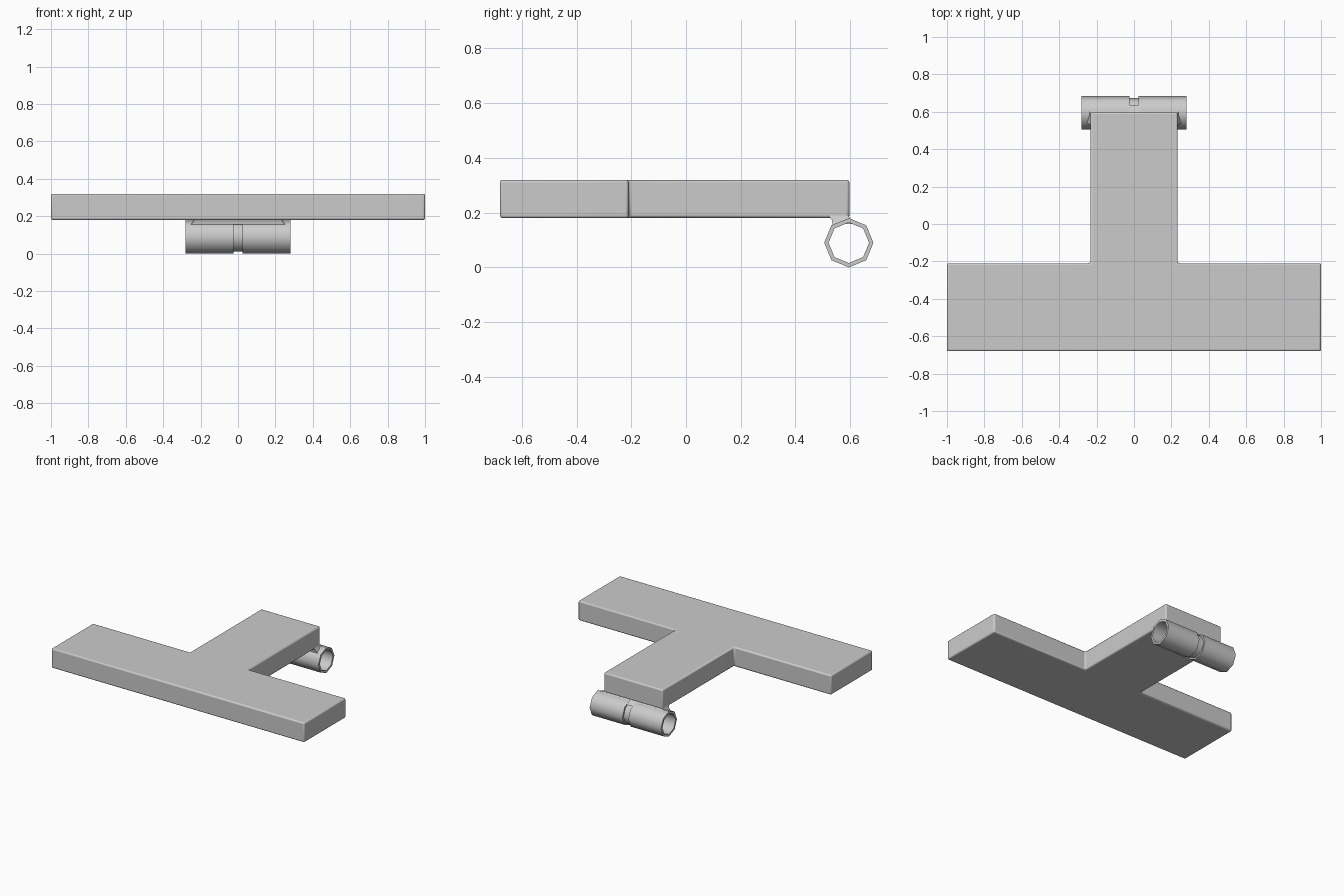
import bpy, bmesh, math

cube = bpy.data.objects.get("Cube")
if cube:
    bpy.data.objects.remove(cube, do_unlink=True)

grey = bpy.data.materials.new("plain_grey")
grey.use_nodes = True
grey.diffuse_color = (0.6, 0.6, 0.6, 1)
grey.node_tree.nodes["Principled BSDF"].inputs["Base Color"].default_value = (0.6, 0.6, 0.6, 1)

TUBE_Y, TUBE_Z, TUBE_R, BORE_R, GROOVE_R = 0.595, 0.09, 0.09, 0.074, 0.078
SLAB_BOTTOM, SLAB_TOP = 0.18, 0.32


def finish(name, bm, angle):
    bmesh.ops.recalc_face_normals(bm, faces=bm.faces)
    mesh = bpy.data.meshes.new(name)
    bm.to_mesh(mesh)
    bm.free()
    mesh.materials.append(grey)
    obj = bpy.data.objects.new(name, mesh)
    bpy.context.collection.objects.link(obj)
    bpy.ops.object.select_all(action='DESELECT')
    obj.select_set(True)
    bpy.context.view_layer.objects.active = obj
    bpy.ops.object.shade_smooth_by_angle(angle=math.radians(angle))
    return obj


# T-shaped slab with softly rounded edges
half = [(1, -0.68), (1, -0.21), (0.233, -0.21), (0.233, 0.597)]
outline = half + [(-x, y) for x, y in reversed(half)]
bm = bmesh.new()
face = bm.faces.new([bm.verts.new((x, y, SLAB_BOTTOM)) for x, y in outline])
top = bmesh.ops.extrude_face_region(bm, geom=[face])["geom"]
bmesh.ops.translate(bm, vec=(0, 0, SLAB_TOP - SLAB_BOTTOM),
                    verts=[v for v in top if isinstance(v, bmesh.types.BMVert)])
slab = finish("t_slab", bm, 30)
bevel = slab.modifiers.new("rounded_edges", 'BEVEL')
bevel.width = 0.01
bevel.segments = 3
bevel.limit_method = 'ANGLE'

# Hollow octagonal tube with a groove around its middle
sections = [(-0.282, BORE_R), (-0.282, TUBE_R), (-0.023, TUBE_R), (-0.023, GROOVE_R),
            (0.023, GROOVE_R), (0.023, TUBE_R), (0.282, TUBE_R), (0.282, BORE_R)]
bm = bmesh.new()
rings = []
for x, r in sections:
    rings.append([bm.verts.new((x, TUBE_Y + r * math.cos(k * math.pi / 4),
                                TUBE_Z + r * math.sin(k * math.pi / 4))) for k in range(8)])
for a, b in zip(rings, rings[1:] + rings[:1]):
    for k in range(8):
        j = (k + 1) % 8
        bm.faces.new((a[k], a[j], b[j], b[k]))
finish("grooved_tube", bm, 50)

# Flared web joining the tube to the underside of the slab
levels = [(0.233, [(0.52, 0.19), (0.592, 0.19)]),
          (0.238, [(0.534, 0.173), (0.602, 0.177)]),
          (0.252, [(0.535, 0.155), (0.635, 0.161)])]
bm = bmesh.new()
loops = []
for hx, ((y0, z0), (y1, z1)) in levels:
    loops.append([bm.verts.new(p) for p in
                  ((-hx, y0, z0), (hx, y0, z0), (hx, y1, z1), (-hx, y1, z1))])
for a, b in zip(loops, loops[1:]):
    for k in range(4):
        j = (k + 1) % 4
        bm.faces.new((a[k], a[j], b[j], b[k]))
bm.faces.new(loops[0])
bm.faces.new(loops[-1])
finish("joining_web", bm, 40)
